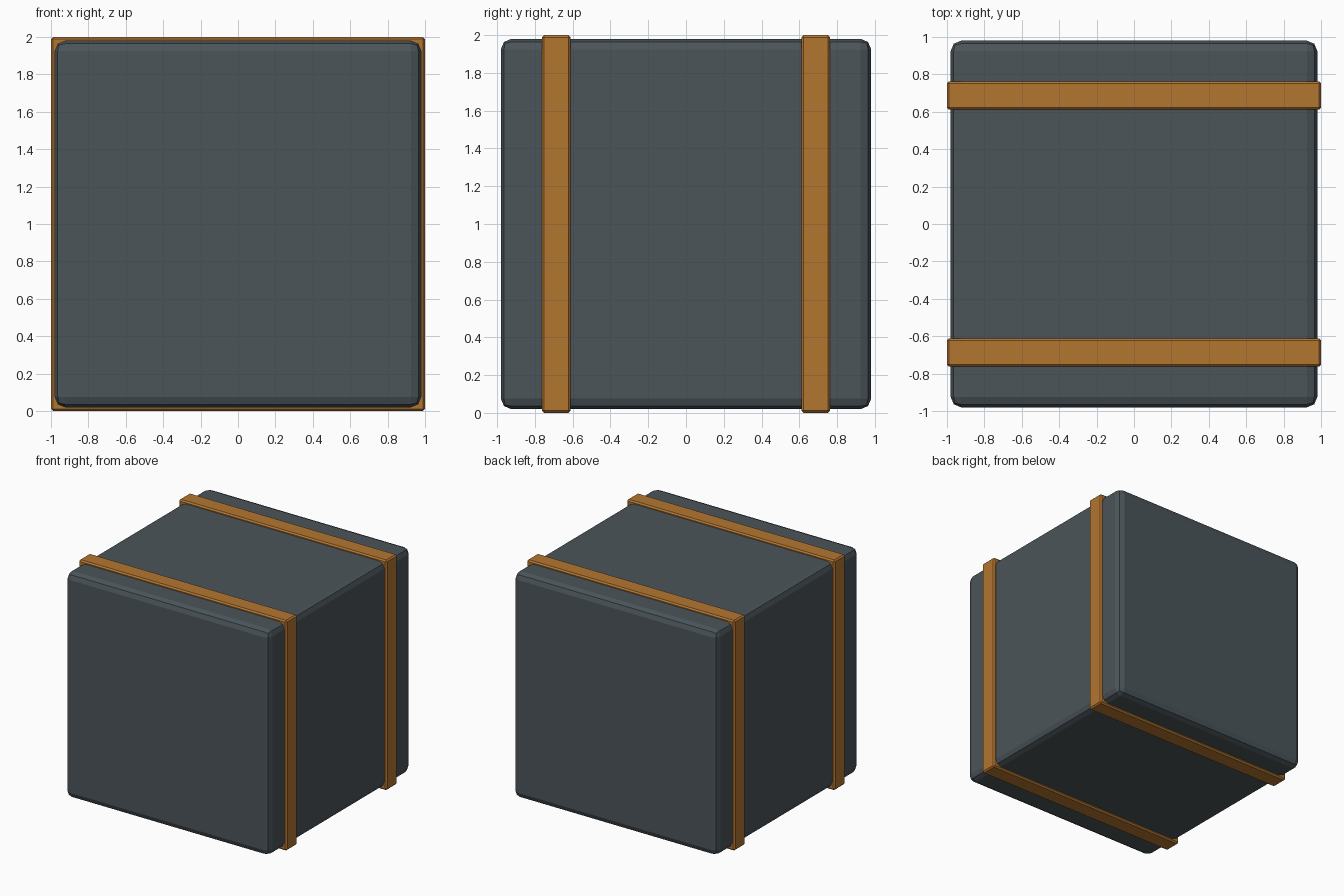
import bpy

if "Cube" in bpy.data.objects:
    bpy.data.objects.remove(bpy.data.objects["Cube"])


def bevelled_box(name, centre, size, bevel, segments, colour):
    bpy.ops.mesh.primitive_cube_add(size=1, location=centre)
    ob = bpy.context.object
    ob.name = name
    ob.scale = size
    bpy.ops.object.transform_apply(location=False, rotation=False, scale=True)
    mod = ob.modifiers.new("edge_bevel", 'BEVEL')
    mod.width = bevel
    mod.segments = segments
    mod.limit_method = 'NONE'
    mat = bpy.data.materials.new(name + "_colour")
    mat.diffuse_color = colour
    mat.use_nodes = True
    mat.node_tree.nodes["Principled BSDF"].inputs["Base Color"].default_value = mat.diffuse_color
    ob.data.materials.append(mat)
    return ob


# Main crate body with rounded edges
bevelled_box("crate_body", (0, 0, 1), (1.96, 1.96, 1.96), 0.055, 2,
             (0.07, 0.09, 0.10, 1))

# Two straps wrapping around the top, bottom and sides
for name, y in (("front_strap", -0.687), ("back_strap", 0.687)):
    bevelled_box(name, (0, y, 1), (2.0, 0.152, 2.0), 0.012, 1,
                 (0.45, 0.18, 0.03, 1))
